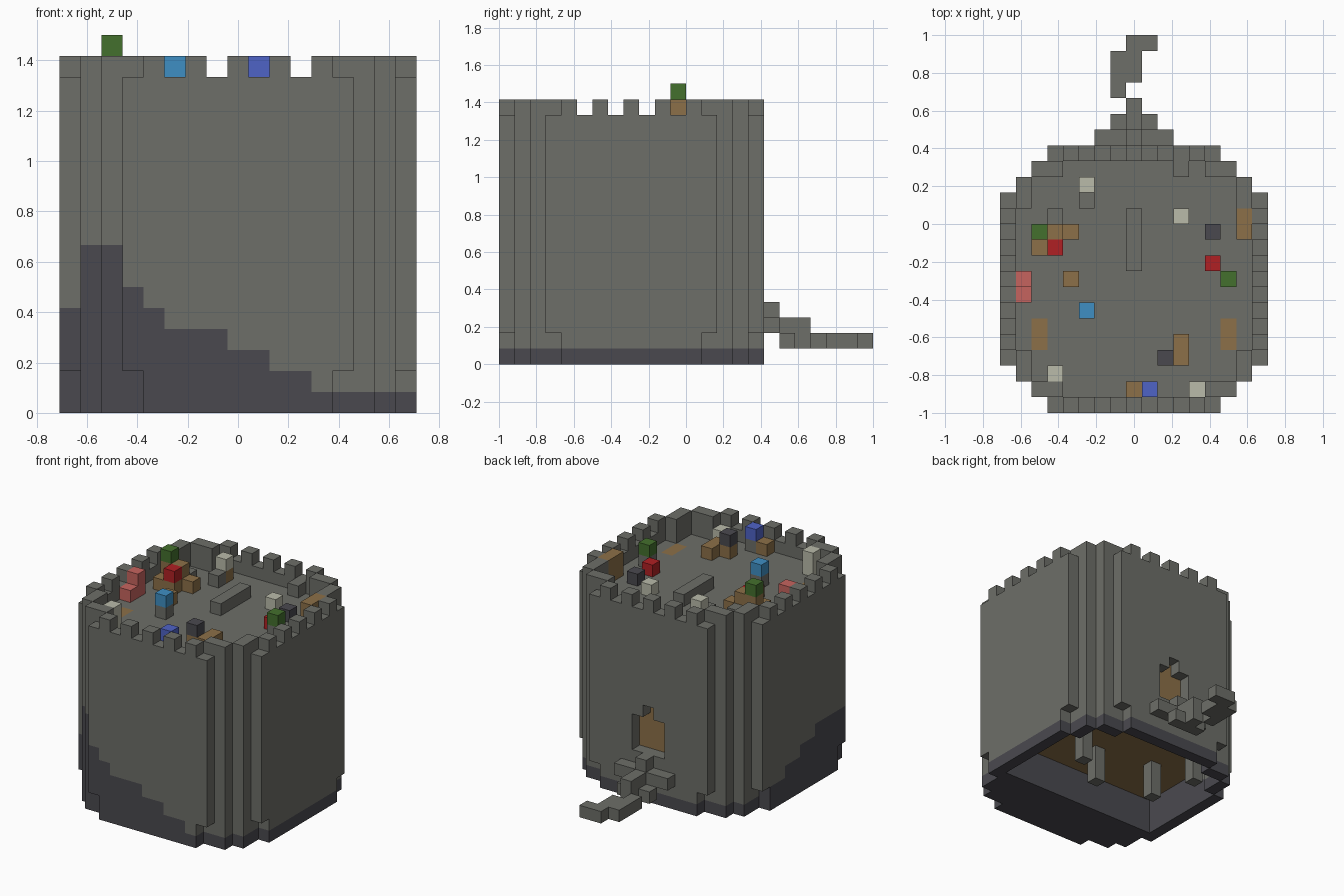
import bpy, bmesh
from mathutils import Vector

U = 1 / 12                      # size of one block
cube = bpy.data.objects.get("Cube")
if cube:
    bpy.data.objects.remove(cube)


def linear(c):
    c /= 255
    return c / 12.92 if c <= 0.04045 else ((c + 0.055) / 1.055) ** 2.4


COLOURS = {
    "stone": (109, 110, 104), "slate": (74, 73, 79), "wood": (140, 112, 72),
    "green": (68, 112, 45), "sky_blue": (62, 143, 196), "blue": (79, 99, 198),
    "red": (176, 32, 36), "cream": (186, 187, 170), "salmon": (198, 100, 95),
}
MATS = {}
for name, rgb in COLOURS.items():
    m = bpy.data.materials.new(name)
    col = tuple(linear(c) for c in rgb) + (1.0,)
    m.diffuse_color = col
    m.use_nodes = True
    m.node_tree.nodes["Principled BSDF"].inputs["Base Color"].default_value = col
    MATS[name] = m

AXES = [Vector(a) for a in ((1, 0, 0), (0, 1, 0), (0, 0, 1))]


def build(name, cells):
    """Make one object from {(i, j, k): colour}, keeping exposed faces only."""
    used = sorted(set(cells.values()))
    bm = bmesh.new()
    for cell, colour in cells.items():
        centre = Vector(cell) + Vector((0.5, 0.5, 0.5))
        for n in range(3):
            for s in (1, -1):
                d = AXES[n] * s
                if tuple(int(a + b) for a, b in zip(cell, d)) in cells:
                    continue
                p, q = AXES[(n + 1) % 3] * 0.5, AXES[(n + 2) % 3] * 0.5 * s
                mid = centre + d * 0.5
                corners = (mid - p - q, mid + p - q, mid + p + q, mid - p + q)
                f = bm.faces.new([bm.verts.new(((v.x - 8.5) * U, (v.y - 12) * U, v.z * U))
                                  for v in corners])
                f.material_index = used.index(colour)
    bmesh.ops.remove_doubles(bm, verts=bm.verts, dist=0.001)
    bmesh.ops.dissolve_limit(bm, angle_limit=0.01, verts=bm.verts, edges=bm.edges,
                             delimit={"MATERIAL"})
    me = bpy.data.meshes.new(name)
    bm.to_mesh(me)
    bm.free()
    for c in used:
        me.materials.append(MATS[c])
    ob = bpy.data.objects.new(name, me)
    bpy.context.collection.objects.link(ob)


# Round plans: the wide one for the shaft, the narrow one for foot and battlements
INSET = (3, 2, 1)


def inset(j):
    e = min(j, 16 - j)
    return INSET[e] if e < 3 else 0


wide = {(i, j) for j in range(17) for i in range(inset(j), 17 - inset(j))}
narrow = {(i, j) for i, j in wide
          if {min(i, 16 - i), min(j, 16 - j)} != {0, 3}}
inner = {(i, j) for i, j in narrow
         if {(i + 1, j), (i - 1, j), (i, j + 1), (i, j - 1)} <= narrow}

# Slate footing climbs towards the front corner
FRONT = [5, 8, 8, 6, 5, 4, 4, 4, 3, 3, 2, 2]
SIDE = [5, 5, 5, 5, 4, 4, 3, 3, 2, 2, 2]


def footing(i, j):
    if j <= 2 and i < 12:
        return FRONT[i]
    if i == 0:
        return SIDE[j - 3]
    return 1


# Tower: footing, shaft, parapet and alternating merlons
posts = {(4, 9), (3, 13), (12, 10), (9, 8)}
doorway = {(i, k) for i in (7, 8, 9) for k in (4, 5, 6)} | {(8, 7)}
tower = {}
for k in range(17):
    for i, j in (narrow if k < 2 or k == 16 else wide):
        if k >= 15 and (i, j) in inner:
            continue
        edge = i in (0, 16) or j in (0, 16)
        if k == 16 and edge and (i + j) % 2:
            continue
        if k < 3 and (i, j) in inner and j > 4 and (i, j) not in posts:
            continue
        if j == 16 and (i, k) in doorway:
            continue
        colour = "stone"
        if k == 3 and (i, j) in inner or j == 15 and (i, k) in doorway:
            colour = "wood"
        if (i, j) in inner and j <= 4 and k < 3:
            colour = "slate"
        if (i, j) not in inner and k < footing(i, j):
            colour = "slate"
        tower[i, j, k] = colour
# Wooden hatches flush with the roof
for i in (2, 14):
    for j in (4, 5):
        tower[i, j, 14] = "wood"
build("tower", tower)

# Stepped walkway behind the doorway
path = [(i, 17, 2) for i in range(6, 11)] + [(i, 18, 1) for i in (7, 8, 9)]
path += [(8, 17, 3), (8, 18, 2), (8, 19, 2), (8, 19, 1), (7, 20, 1)]
path += [(i, j, 1) for j in (21, 22) for i in (7, 8)] + [(8, 23, 1), (9, 23, 1)]
build("walkway", {c: "stone" for c in path})

# Roof furniture: column position and colours from the roof upward
ROOF = {
    "stone_bench": [((8, j), ["stone"]) for j in range(9, 13)],
    "stone_blocks": [((5, 13), ["stone"]), ((3, 12), ["stone"]), ((11, 15), ["stone"])],
    "market_stall": [((2, 11), ["wood", "wood", "green"]), ((3, 11), ["wood", "wood"]),
                     ((4, 11), ["wood"]), ((2, 10), ["wood"]), ((3, 10), ["wood", "red"])],
    "crate": [((4, 8), ["wood"])],
    "salmon_stack": [((1, 7), ["salmon"]), ((1, 8), ["salmon", "salmon"])],
    "sky_figure": [((5, 6), ["stone", "sky_blue"])],
    "blue_figure": [((9, 1), ["stone", "blue"]), ((8, 1), ["wood"])],
    "green_figure": [((14, 8), ["stone", "green"]), ((13, 9), ["red"])],
    "slate_block": [((13, 11), ["slate"])],
    "side_rack": [((15, 11), ["wood", "wood"]), ((15, 12), ["wood", "wood"])],
    "front_table": [((11, 3), ["wood"]), ((11, 4), ["wood"]), ((10, 3), ["wood", "slate"])],
    "back_lantern": [((5, 14), ["wood", "cream"])],
    "middle_lantern": [((11, 12), ["cream"])],
    "corner_lantern": [((3, 2), ["cream", "cream"])],
    "front_lantern": [((12, 1), ["cream"])],
}
for name, columns in ROOF.items():
    build(name, {(i, j, 15 + n): c for (i, j), cs in columns for n, c in enumerate(cs)})
